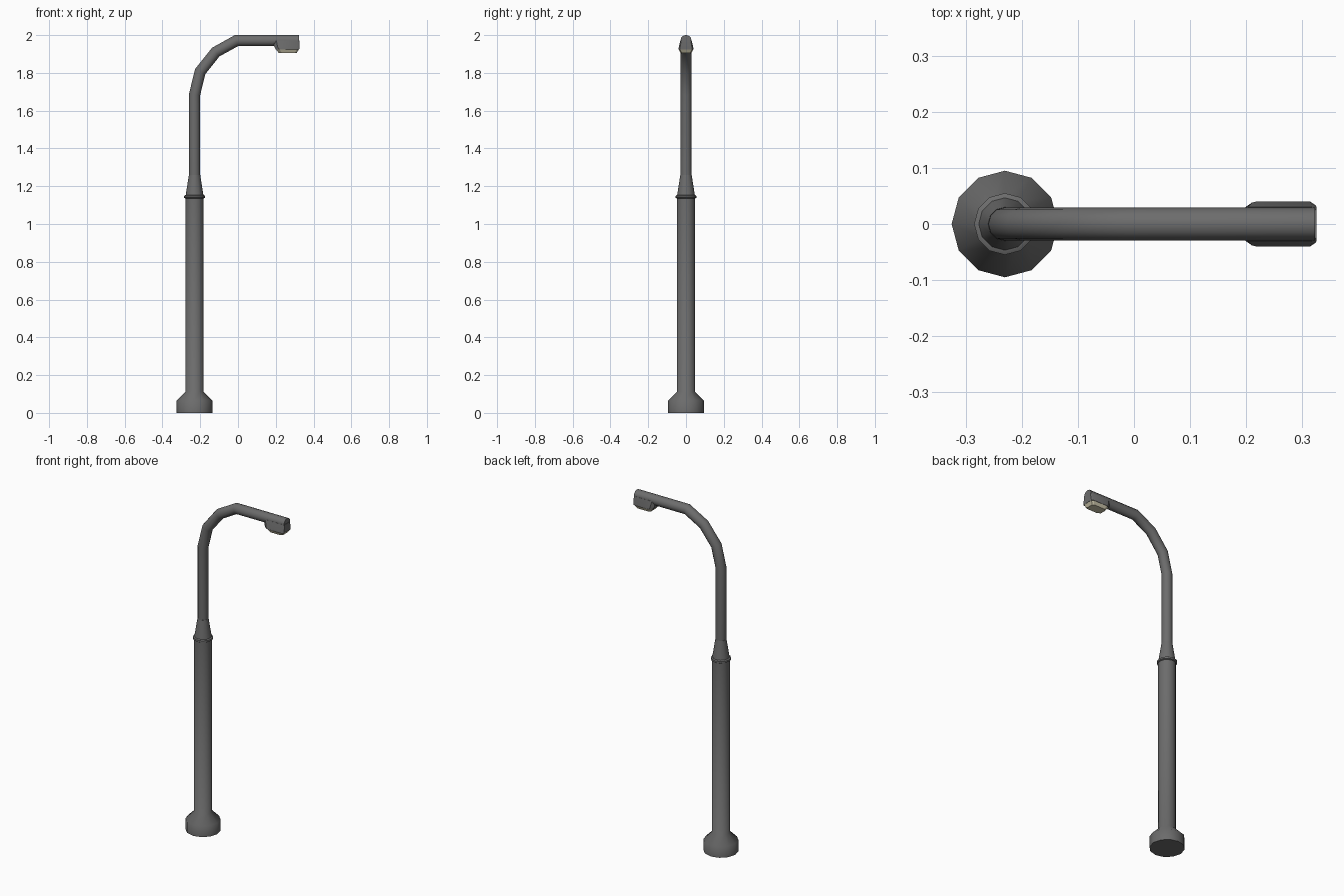
import bpy, bmesh, math
from mathutils import Vector

if "Cube" in bpy.data.objects:
    bpy.data.objects.remove(bpy.data.objects["Cube"])

PX = -0.23   # pole axis
SIDES = 12


def material(name, col):
    m = bpy.data.materials.new(name)
    m.diffuse_color = (*col, 1)
    m.use_nodes = True
    m.node_tree.nodes["Principled BSDF"].inputs["Base Color"].default_value = m.diffuse_color
    return m


grey = material("dark grey metal", (0.15, 0.15, 0.15))
cream = material("cream lens", (0.62, 0.58, 0.42))


def loft(name, rings, mat, angle):
    """Skin a list of equal-length point rings and cap both ends."""
    bm = bmesh.new()
    vr = [[bm.verts.new(p) for p in ring] for ring in rings]
    n = len(vr[0])
    for a, b in zip(vr, vr[1:]):
        for i in range(n):
            j = (i + 1) % n
            bm.faces.new((a[i], a[j], b[j], b[i]))
    bm.faces.new(vr[0][::-1])
    bm.faces.new(vr[-1])
    bmesh.ops.recalc_face_normals(bm, faces=bm.faces)
    me = bpy.data.meshes.new(name)
    bm.to_mesh(me)
    bm.free()
    me.materials.append(mat)
    ob = bpy.data.objects.new(name, me)
    bpy.context.collection.objects.link(ob)
    bpy.ops.object.select_all(action='DESELECT')
    ob.select_set(True)
    bpy.context.view_layer.objects.active = ob
    bpy.ops.object.shade_smooth_by_angle(angle=math.radians(angle))
    return ob


def lathe(name, profile):
    rings = [[(PX + r * math.cos(math.tau * i / SIDES),
               r * math.sin(math.tau * i / SIDES), z) for i in range(SIDES)]
             for r, z in profile]
    return loft(name, rings, grey, 50)


# flared base and thick lower pole
lathe("lower_pole", [(0.095, 0), (0.095, 0.065), (0.048, 0.112), (0.048, 1.14)])
# collar ring
lathe("collar", [(0.048, 1.135), (0.055, 1.139), (0.055, 1.149), (0.048, 1.153)])
# taper between the two pole diameters
lathe("taper", [(0.048, 1.145), (0.030, 1.26)])

# bent upper tube with mitred joints
path = [Vector(p) for p in ((PX, 0, 1.25), (PX, 0, 1.685), (-0.2, 0, 1.807),
                            (-0.118, 0, 1.91), (-0.008, 0, 1.971), (0.323, 0, 1.971))]
R = 0.0295
rings = []
for i, p in enumerate(path):
    d1 = (p - path[max(i - 1, 0)]).normalized() if i else (path[1] - p).normalized()
    d2 = (path[i + 1] - p).normalized() if i + 1 < len(path) else d1
    t = (d1 + d2).normalized()
    side = Vector((-t.z, 0, t.x)) / t.dot(d1)
    rings.append([p + R * (math.cos(a) * side + math.sin(a) * Vector((0, 1, 0)))
                  for a in (math.tau * k / SIDES for k in range(SIDES))])
loft("curved_arm", rings, grey, 50)


def octagon(x0, x1, hy, z, c0, c1):
    """Plan outline with clipped corners, c0 at the pole end, c1 at the tip."""
    half = [(x0, hy - c0 * 0.7), (x0 + c0, hy), (x1 - c1, hy), (x1, hy - c1 * 0.7)]
    return [(x, y, z) for x, y in half] + [(x, -y, z) for x, y in half[::-1]]


# lamp housing under the arm tip
loft("lamp_housing", [octagon(0.187, 0.325, 0.030, 1.972, 0.016, 0.008),
                      octagon(0.192, 0.325, 0.038, 1.938, 0.018, 0.010),
                      octagon(0.200, 0.324, 0.040, 1.924, 0.018, 0.010)], grey, 35)
# lens
loft("lamp_lens", [octagon(0.201, 0.323, 0.039, 1.925, 0.018, 0.010),
                   octagon(0.216, 0.310, 0.029, 1.905, 0.016, 0.010)], cream, 30)
